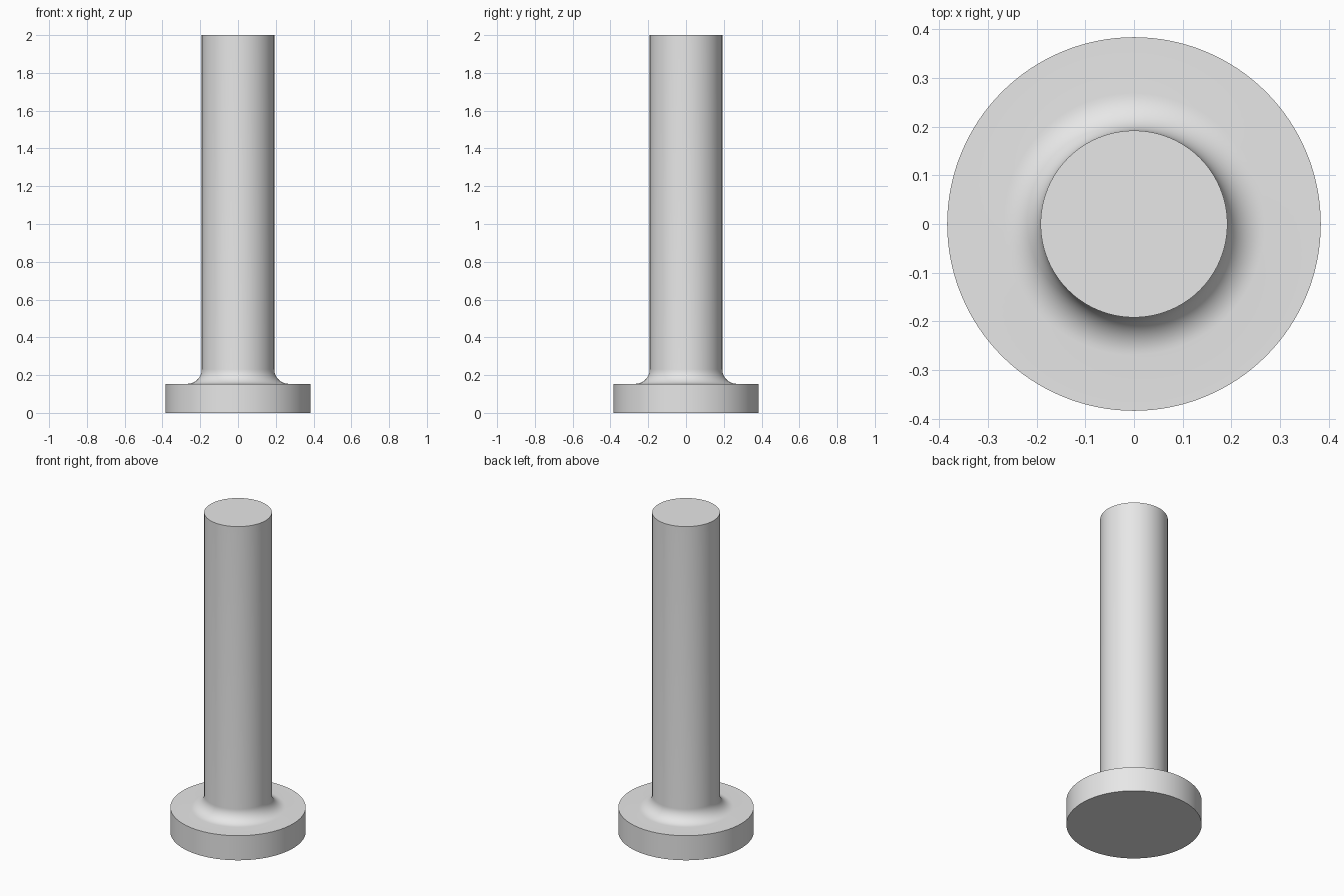
import bpy
import bmesh
from math import cos, sin, pi, radians

cube = bpy.data.objects.get("Cube")
if cube:
    bpy.data.objects.remove(cube, do_unlink=True)

HEIGHT = 2.0
SHAFT_R = 0.192
HEAD_R = 0.384
HEAD_H = 0.154
FILLET_R = 0.077
FILLET_STEPS = 12
SEGMENTS = 128

# Plain grey metal
grey = bpy.data.materials.new("grey")
grey.use_nodes = True
colour = (0.8, 0.8, 0.8, 1.0)
grey.diffuse_color = colour
grey.node_tree.nodes["Principled BSDF"].inputs["Base Color"].default_value = colour

# Half profile: disc head, concave fillet, straight shaft
profile = [(0, 0), (HEAD_R, 0), (HEAD_R, HEAD_H)]
for i in range(FILLET_STEPS + 1):
    a = pi / 2 * i / FILLET_STEPS
    profile.append((SHAFT_R + FILLET_R * (1 - sin(a)),
                    HEAD_H + FILLET_R * (1 - cos(a))))
profile += [(SHAFT_R, HEIGHT), (0, HEIGHT)]

# Revolve the profile around the vertical axis
bm = bmesh.new()
verts = [bm.verts.new((r, 0, z)) for r, z in profile]
edges = [bm.edges.new(pair) for pair in zip(verts, verts[1:])]
bmesh.ops.spin(bm, geom=verts + edges, cent=(0, 0, 0), axis=(0, 0, 1),
               angle=2 * pi, steps=SEGMENTS)
bmesh.ops.remove_doubles(bm, verts=bm.verts, dist=0.0001)
bmesh.ops.recalc_face_normals(bm, faces=bm.faces)

mesh = bpy.data.meshes.new("headed_pin")
bm.to_mesh(mesh)
bm.free()
mesh.materials.append(grey)
pin = bpy.data.objects.new("headed_pin", mesh)
bpy.context.collection.objects.link(pin)

# Smooth sides with crisp rims
bpy.ops.object.select_all(action="DESELECT")
pin.select_set(True)
bpy.context.view_layer.objects.active = pin
bpy.ops.object.shade_smooth_by_angle(angle=radians(30))
